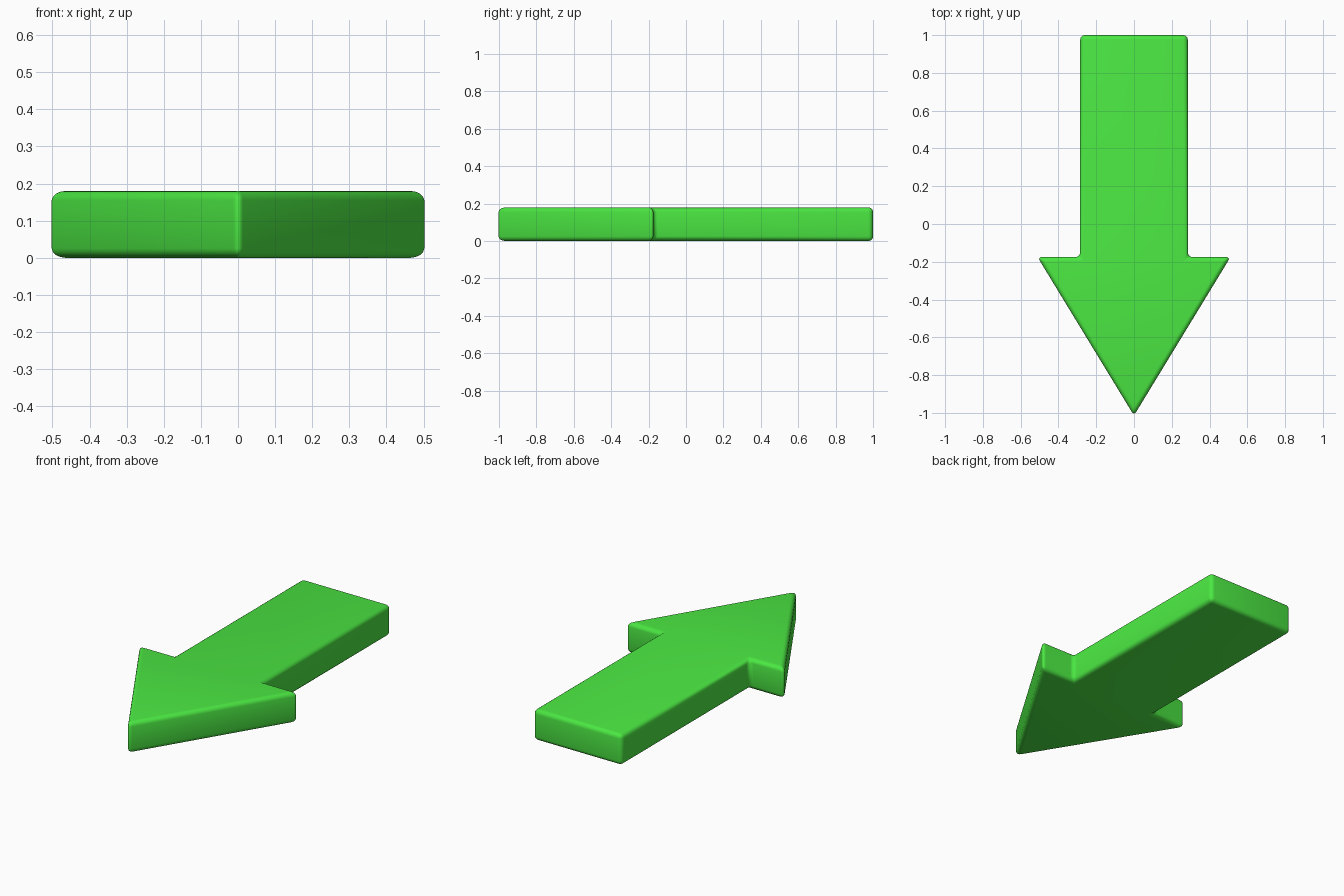
import bpy, bmesh

if "Cube" in bpy.data.objects:
    bpy.data.objects.remove(bpy.data.objects["Cube"])

HEIGHT = 0.18

# Right half of the arrow outline, tail to tip, then mirrored
half = [(0.285, 1.0), (0.285, -0.175), (0.511, -0.175)]
outline = half + [(0, -1.014)] + [(-x, y) for x, y in reversed(half)]

# Extrude the outline into a slab
bm = bmesh.new()
face = bm.faces.new([bm.verts.new((x, y, 0)) for x, y in outline])
top = bmesh.ops.extrude_face_region(bm, geom=[face])
bmesh.ops.translate(bm, vec=(0, 0, HEIGHT),
                    verts=[v for v in top["geom"] if isinstance(v, bmesh.types.BMVert)])
bmesh.ops.recalc_face_normals(bm, faces=bm.faces)

# Round every edge
bmesh.ops.bevel(bm, geom=list(bm.edges), offset=0.025, segments=4,
                profile=0.5, affect='EDGES', clamp_overlap=True)
for f in bm.faces:
    f.smooth = True

mesh = bpy.data.meshes.new("arrow")
bm.to_mesh(mesh)
bm.free()
arrow = bpy.data.objects.new("arrow", mesh)
bpy.context.collection.objects.link(arrow)

# Green material
green = bpy.data.materials.new("green")
green.diffuse_color = (0.07, 0.8, 0.055, 1)
green.use_nodes = True
green.node_tree.nodes["Principled BSDF"].inputs["Base Color"].default_value = green.diffuse_color
mesh.materials.append(green)
